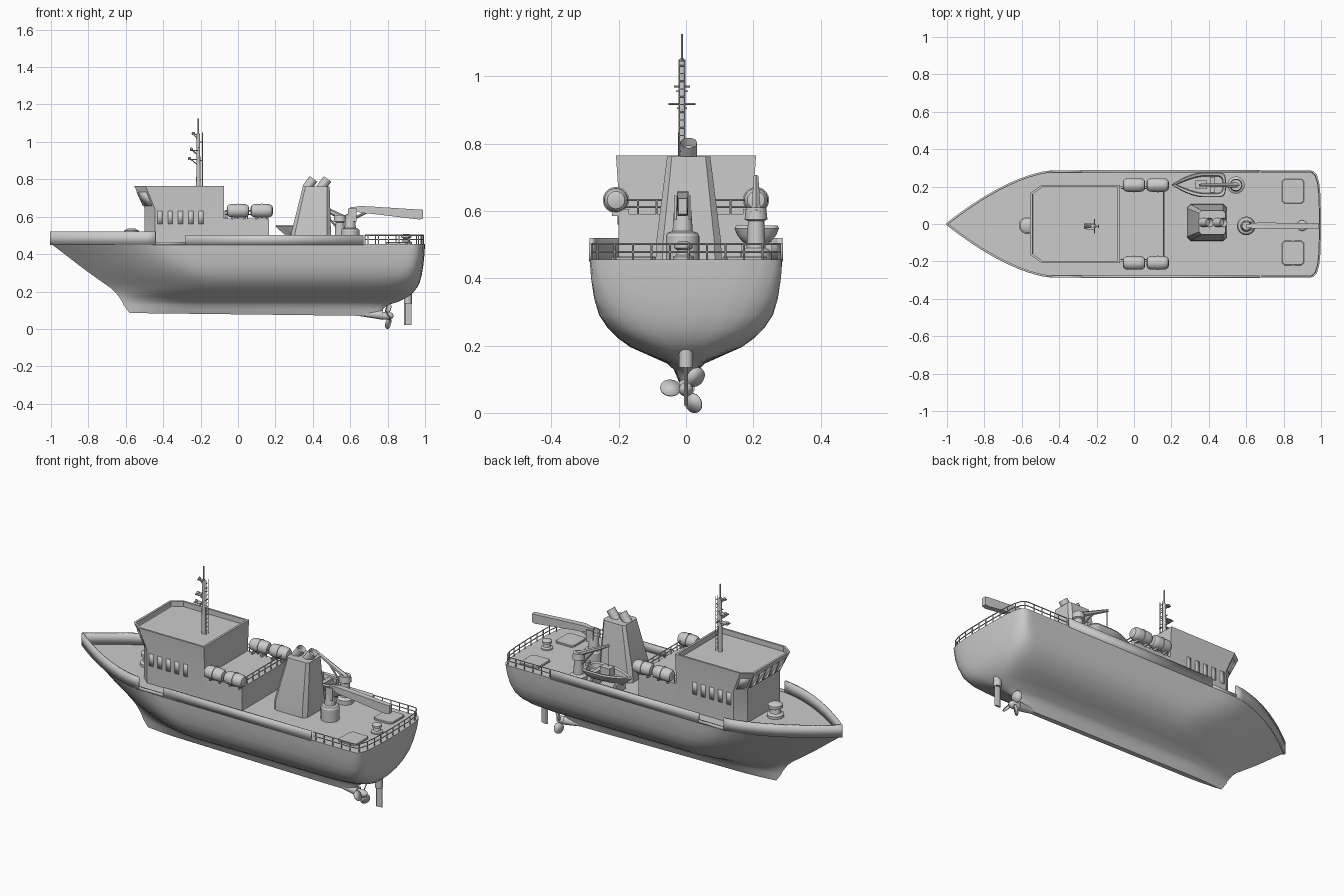
import bpy, bmesh, math
from mathutils import Vector, Matrix

if "Cube" in bpy.data.objects:
    bpy.data.objects.remove(bpy.data.objects["Cube"])

V = Vector


def finish(name, bm, angle=35, solid=0):
    bmesh.ops.recalc_face_normals(bm, faces=bm.faces)
    me = bpy.data.meshes.new(name)
    bm.to_mesh(me)
    bm.free()
    ob = bpy.data.objects.new(name, me)
    bpy.context.collection.objects.link(ob)
    bpy.ops.object.select_all(action='DESELECT')
    ob.select_set(True)
    bpy.context.view_layer.objects.active = ob
    bpy.ops.object.shade_smooth_by_angle(angle=math.radians(angle))
    if solid:
        m = ob.modifiers.new("thickness", 'SOLIDIFY')
        m.thickness, m.offset = solid, 0
    return ob


def loft(bm, rings):
    """Skin closed rings of points and cap both ends."""
    vs = [[bm.verts.new(p) for p in r] for r in rings]
    n = len(vs[0])
    for a, b in zip(vs, vs[1:]):
        for i in range(n):
            bm.faces.new((a[i], a[(i + 1) % n], b[(i + 1) % n], b[i]))
    bm.faces.new(vs[0][::-1])
    bm.faces.new(vs[-1])


def rod(bm, a, b, r1, r2=None, seg=8):
    a, b = V(a), V(b)
    d = b - a
    m = Matrix.Translation((a + b) / 2) @ d.to_track_quat('Z', 'Y').to_matrix().to_4x4()
    bmesh.ops.create_cone(bm, cap_ends=True, segments=seg, radius1=r1,
                          radius2=r1 if r2 is None else r2, depth=d.length, matrix=m)


def box(bm, c, s):
    bmesh.ops.create_cube(bm, size=1, matrix=Matrix.Translation(c) @ Matrix.Diagonal((*s, 1)))


def lathe(bm, c, prof, axis='Z', seg=24):
    rings = []
    for r, h in prof:
        ring = []
        for i in range(seg):
            t = math.tau * i / seg
            u, w = r * math.cos(t), r * math.sin(t)
            ring.append(V(c) + (V((u, w, h)) if axis == 'Z' else V((h, u, w))))
        rings.append(ring)
    loft(bm, rings)


def half(x, lv):
    """Half breadth of a waterline (z, bow x, stern x, breadth, bow length, stern rounding)."""
    z, xs, xe, B, L, r = lv
    u, v = min(1, max(0, (x - xs) / L)), min(1, max(0, (xe - x) / r))
    return B * (1 - (1 - u) ** 1.6) * (1 - (1 - v) ** 3.2) ** (1 / 3.2)


def waterline(lv, n=44, cy=0, tilt=0):
    z, xs, xe = lv[:3]
    X = [xs + (xe - xs) * (1 - math.cos(math.pi * i / n)) / 2 for i in range(n + 1)]
    up = [V((x, cy + half(x, lv), z - tilt * x)) for x in X]
    return up + [V((p.x, 2 * cy - p.y, p.z)) for p in up[-2:0:-1]]


def railing(bm, path, heights, gap, r=.003):
    run = gap
    for a, b in zip(path, path[1:]):
        a, b = V(a), V(b)
        L = (b - a).length
        for h in heights:
            rod(bm, a + V((0, 0, h)), b + V((0, 0, h)), r, seg=6)
        while run <= L + gap:
            p = a.lerp(b, max(0, run - gap) / L)
            rod(bm, p, p + V((0, 0, heights[-1])), r, seg=6)
            run += gap
        run -= L


# hull from stacked waterlines
DECK = (.455, -1, 1, .286, .57, .06)
levels = [(.078, -.58, .765, .014, .2, .3), (.105, -.595, .775, .026, .25, .4),
          (.128, -.612, .80, .036, .3, .4), (.146, -.62, .86, .055, .36, .45),
          (.173, -.638, .91, .115, .46, .38), (.195, -.655, .937, .165, .5, .3),
          (.22, -.682, .957, .2, .54, .22), (.25, -.725, .972, .231, .57, .16),
          (.29, -.782, .983, .258, .58, .12), (.34, -.85, .991, .273, .58, .09),
          (.4, -.927, .997, .282, .57, .07), DECK]
bm = bmesh.new()
loft(bm, [waterline(l, tilt=.012 if i == 0 else 0) for i, l in enumerate(levels)])
finish("hull", bm, 40)

# bulwarks: bow, low gangway step, long side wall
bm = bmesh.new()


def wall(pts, top):
    vs = [(bm.verts.new(p), bm.verts.new((p.x, p.y, top))) for p in pts]
    for a, b in zip(vs, vs[1:]):
        bm.faces.new((a[0], b[0], b[1], a[1]))


side = [V((-1 + .56 * (i / 24) ** 2, 0, .45)) for i in range(25)]
for p in side:
    p.y = half(p.x, DECK) * .985
mir = [V((p.x, -p.y, p.z)) for p in side]
wall(side[:0:-1] + mir, .52)
for s in (1, -1):
    wall([V((x, s * .985 * half(x, DECK), .45)) for x in (-.44, -.36, -.28)], .466)
    wall([V((x, s * .282, .45)) for x in (-.28, .67)], .503)
finish("bulwark", bm, 40, .011)

# stern railing
bm = bmesh.new()
path = [V((p.x - .008, p.y * .975, .455)) for p in waterline(DECK) if p.x > .7]
path = [V((.68, .279, .455))] + path + [V((.68, -.279, .455))]
railing(bm, path, (.023, .046), .055)
finish("stern_railing", bm)


# deckhouse with flared bridge front and sunken roof
def house(z, xf, yc, xc, w, back=-.075):
    return [V(p + (z,)) for p in ((xf, -yc), (xc, -w), (back, -w), (back, w), (xc, w), (xf, yc))]


low, high = house(.645, -.5, .15, -.445, .2), house(.765, -.555, .165, -.495, .208)
bm = bmesh.new()
loft(bm, [house(.44, -.5, .15, -.445, .2), low, high,
          house(.765, -.543, .16, -.49, .197, -.087), house(.735, -.543, .16, -.49, .197, -.087)])
finish("bridge_house", bm, 20)
bm = bmesh.new()
box(bm, (.04, 0, .515), (.25, .4, .15))
finish("aft_house", bm)

# windows
bm = bmesh.new()


def pane(a, b, c, d, u0, u1, v0, v1):
    f = lambda u, v: a.lerp(b, u).lerp(d.lerp(c, u), v)
    bm.faces.new([bm.verts.new(f(u, v)) for u, v in ((u0, v0), (u1, v0), (u1, v1), (u0, v1))])


for i in range(5):
    pane(low[5], low[0], high[0], high[5], .04 + .19 * i, .2 + .19 * i, .12, .72)
    for s in (1, -1):
        x = -.43 + .055 * i
        bm.faces.new([bm.verts.new((x + dx, s * .2, z)) for dx, z in
                      ((0, .56), (.026, .56), (.026, .63), (0, .63))])
for i, j in ((0, 1), (5, 4)):
    pane(low[i], low[j], high[j], high[i], .15, .85, .12, .72)
finish("windows", bm, 35, .006)

# railing of the raft deck
bm = bmesh.new()
railing(bm, [(-.07, -.19, .59), (.158, -.19, .59), (.158, .19, .59), (-.07, .19, .59)],
        (.022, .042), .055)
finish("raft_deck_railing", bm)

# life raft canisters with bands and cradles
bm = bmesh.new()
for s in (1, -1):
    for x in (0, .127):
        c = (x, s * .208, .632)
        lathe(bm, c, [(.012, -.06), (.026, -.056), (.034, -.045), (.036, -.03), (.036, -.004),
                      (.039, -.003), (.039, .003), (.036, .004), (.036, .03), (.034, .045),
                      (.026, .056), (.012, .06)], 'X')
        for d in (-.03, .03):
            box(bm, (x + d, s * .195, .595), (.008, .05, .02))
finish("life_raft_canisters", bm)

# mast with ladder, platforms and lamps
bm = bmesh.new()
mx, my = -.212, -.012
rod(bm, (mx, my, .73), (mx, my, 1.045), .012, .009, 12)
rod(bm, (mx, my, 1.04), (mx, my, 1.125), .0035)
for s in (-.009, .009):
    rod(bm, (mx + .022, my + s, .735), (mx + .022, my + s, 1.05), .002, seg=6)
for i in range(13):
    z = .755 + i * .023
    rod(bm, (mx + .022, my - .009, z), (mx + .022, my + .009, z), .0018, seg=6)
for z in (.8, .9, 1.0):
    rod(bm, (mx, my, z), (mx + .022, my, z), .002, seg=6)
for z, l, w in ((.905, .055, .03), (.955, .045, .035), (1.04, .035, .02)):
    box(bm, (mx - l / 2, my, z), (l, w, .005))
    rod(bm, (mx, my, z - .03), (mx - l * .7, my, z), .003)
    lathe(bm, (mx - l + .008, my, z), [(.008, 0), (.009, .008), (.004, .014)], seg=10)
rod(bm, (mx, my - .04, .918), (mx, my + .04, .918), .003)
rod(bm, (mx, my - .024, .97), (mx, my + .024, .97), .003)
finish("mast", bm)

# funnel with chamfered corners and two exhausts
bm = bmesh.new()


def chamfered(x0, x1, w, c, z, cy=.008):
    return [V((x, cy + y, z)) for x, y in ((x0 + c, -w), (x1 - c, -w), (x1, c - w), (x1, w - c),
                                           (x1 - c, w), (x0 + c, w), (x0, w - c), (x0, c - w))]


loft(bm, [chamfered(.282, .497, .098, .02, .45), chamfered(.284, .497, .096, .02, .51),
          chamfered(.347, .49, .064, .014, .762)])
finish("funnel", bm, 20)
bm = bmesh.new()
for x in (.365, .44):
    d = V((.6, 0, .8))
    a = V((x, .008, .75))
    rod(bm, a, a + d * .065, .025, seg=20)
    top = [f for f in bm.faces if len(f.verts) == 20 and (f.calc_center_median() - a - d * .065).length < .01]
    bmesh.ops.inset_region(bm, faces=top, thickness=.005)
    bmesh.ops.translate(bm, verts=top[0].verts, vec=-d * .025)
finish("exhaust_pipes", bm)

# stern crane
bm = bmesh.new()
lathe(bm, (.6, -.01, 0), [(.05, .45), (.05, .525), (.044, .535), (.03, .54), (.026, .6), (.022, .615)])
for s in (-.022, .022):
    box(bm, (.61, -.01 + s, .61), (.045, .007, .07))
loft(bm, [[V((x, -.01 + s * w, z)) for s, z in ((-1, z0), (1, z0), (1, z1), (-1, z1))]
          for x, w, z0, z1 in ((.6, .008, .64, .65), (.66, .017, .62, .657),
                               (.72, .017, .615, .654), (.97, .015, .585, .638), (.99, .013, .59, .637))])
rod(bm, (.58, -.01, .57), (.69, -.01, .625), .007)
finish("stern_crane", bm, 30)

# boat davit
bm = bmesh.new()
lathe(bm, (.545, .208, 0), [(.046, .45), (.046, .48), (.028, .49), (.024, .57), (.034, .575), (.03, .61)])
rod(bm, (.57, .208, .59), (.35, .208, .7), .016, .008, 6)
rod(bm, (.53, .208, .54), (.44, .208, .65), .005)
rod(bm, (.355, .208, .695), (.355, .208, .56), .002)
finish("boat_davit", bm)

# tender boat, console and cradle
bm = bmesh.new()
loft(bm, [waterline(l, 20, .21) for l in
          ((.497, .26, .45, .02, .12, .05), (.508, .245, .47, .042, .14, .04),
           (.528, .222, .483, .058, .15, .04), (.548, .2, .492, .066, .16, .04),
           (.556, .205, .489, .062, .16, .04), (.552, .222, .478, .049, .15, .04),
           (.525, .23, .474, .045, .15, .04))])
finish("tender_boat", bm)
bm = bmesh.new()
box(bm, (.36, .21, .55), (.06, .045, .055))
box(bm, (.42, .21, .535), (.025, .085, .02))
box(bm, (.485, .21, .555), (.02, .025, .04))
for x in (.28, .43):
    box(bm, (x, .21, .475), (.015, .09, .06))
finish("tender_fittings", bm)

# bow winch and stern capstan
for name, x, k in (("bow_winch", -.57, 1.0), ("stern_capstan", .9, .68)):
    bm = bmesh.new()
    lathe(bm, (x, -.008, .45), [(r * k, h * k) for r, h in
                               ((.046, 0), (.046, .02), (.03, .028), (.026, .05), (.04, .058),
                                (.04, .075), (.02, .086))])
    finish(name, bm)

# deck hatches
bm = bmesh.new()
for x, y in ((.85, -.155), (.85, .175)):
    ring = lambda k, z: [V((p.x * k + x, p.y * k + y, z)) for p in chamfered(-.06, .06, .066, .014, 0, 0)]
    loft(bm, [ring(1, .45), ring(1, .462), ring(.95, .465)])
finish("deck_hatches", bm)

# shaft bossing and propeller
bm = bmesh.new()
rod(bm, (.63, 0, .08), (.775, 0, .075), .008, .026, 20)
lathe(bm, (.8, 0, .07), [(.02, -.03), (.021, .01), (.014, .025), (.004, .032)], 'X', 16)
finish("shaft_and_hub", bm)
bm = bmesh.new()
for a in (175, 52, -62):
    m = (Matrix.Translation((.803, 0, .07)) @ Matrix.Rotation(math.radians(a), 4, 'X')
         @ Matrix.Translation((0, .046, 0)) @ Matrix.Rotation(math.radians(32), 4, 'Y')
         @ Matrix.Rotation(math.pi / 2, 4, 'Y') @ Matrix.Diagonal((.028, .031, 1, 1)))
    bmesh.ops.create_circle(bm, cap_ends=True, segments=20, radius=1, matrix=m)
finish("propeller_blades", bm, 35, .005)

# rudder and stock
bm = bmesh.new()
loft(bm, [[V((x, y, z)) for x, y in ((.888, 0), (.896, .006), (.91, .006), (.928, .001),
                                     (.928, -.001), (.91, -.006), (.896, -.006))] for z in (.022, .2)])
rod(bm, (.908, 0, .135), (.908, 0, .22), .021, seg=20)
finish("rudder", bm)
